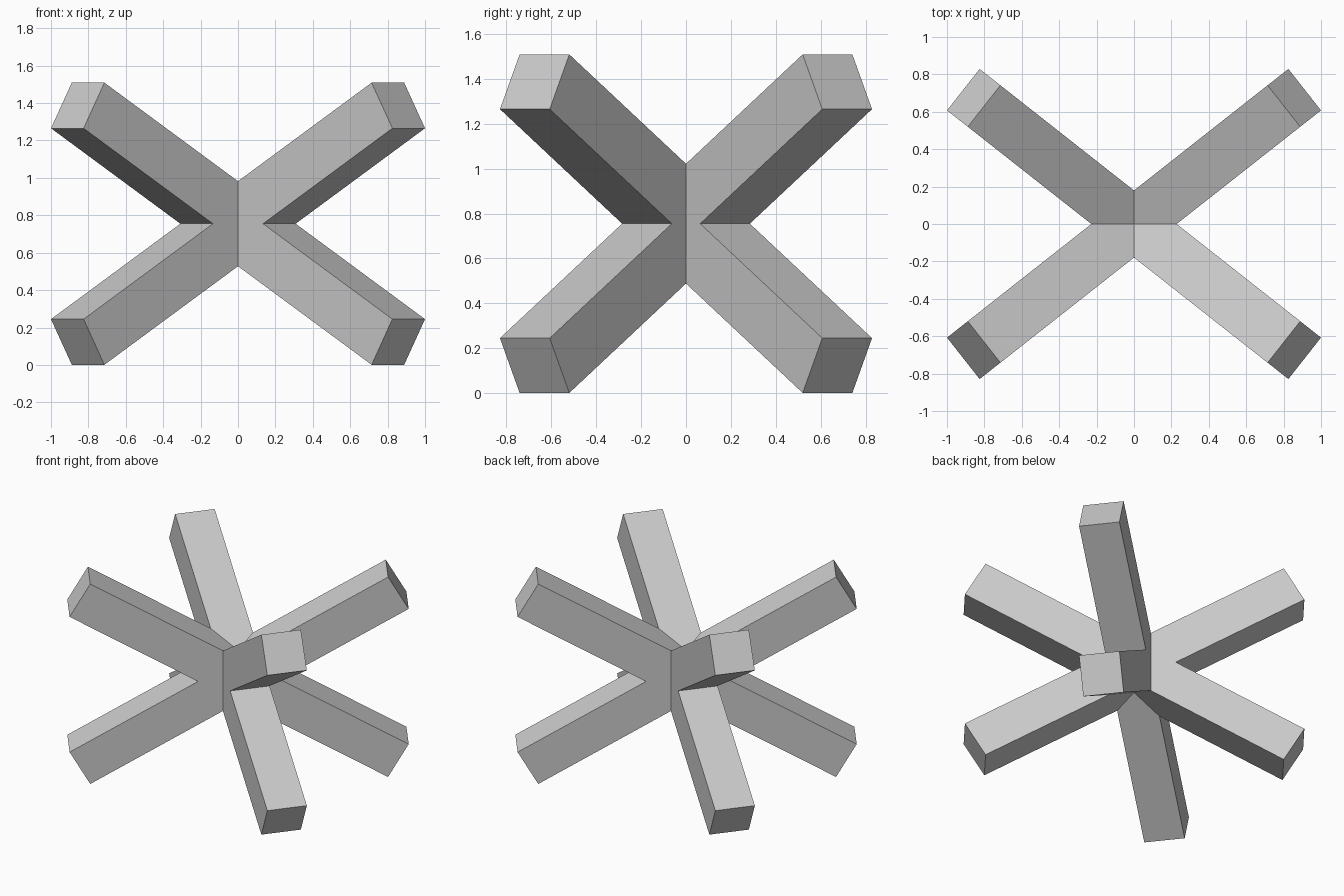
import bpy, bmesh
from math import sin, cos, radians
from mathutils import Matrix

if "Cube" in bpy.data.objects:
    bpy.data.objects.remove(bpy.data.objects["Cube"])

HALF_LEN, H, MID_Z = 1.2606, 0.141, 0.755   # bar half length, half thickness, centre height
PITCH, YAW = radians(30.1), radians(38.2)


def cross(name, yaw):
    """Two square bars crossing in one vertical plane, turned about z."""
    s, c = sin(PITCH), cos(PITCH)
    a = (HALF_LEN * c - H * s, HALF_LEN * s + H * c)   # upper end corner
    b = (HALF_LEN * c + H * s, HALF_LEN * s - H * c)   # lower end corner
    side, top = H / s, H / c                           # notches between bars
    outline = [(side, 0), b, a, (0, top), (-a[0], a[1]), (-b[0], b[1]),
               (-side, 0), (-b[0], -b[1]), (-a[0], -a[1]), (0, -top),
               (a[0], -a[1]), (b[0], -b[1])]
    bm = bmesh.new()
    face = bm.faces.new([bm.verts.new((u, -H, v)) for u, v in outline])
    ext = bmesh.ops.extrude_face_region(bm, geom=[face], use_keep_orig=True)
    verts = [g for g in ext["geom"] if isinstance(g, bmesh.types.BMVert)]
    bmesh.ops.translate(bm, verts=verts, vec=(0, 2 * H, 0))
    bmesh.ops.recalc_face_normals(bm, faces=bm.faces)
    bm.transform(Matrix.Translation((0, 0, MID_Z)) @ Matrix.Rotation(yaw, 4, 'Z'))
    mesh = bpy.data.meshes.new(name)
    bm.to_mesh(mesh)
    bm.free()
    obj = bpy.data.objects.new(name, mesh)
    bpy.context.collection.objects.link(obj)
    return obj


# Eight-armed star: two crosses merged into one solid
star = cross("crossed_bars", YAW)
helper = cross("second_cross_helper", -YAW)
helper.hide_render = True
union = star.modifiers.new("merge_crosses", 'BOOLEAN')
union.operation = 'UNION'
union.solver = 'EXACT'
union.object = helper
